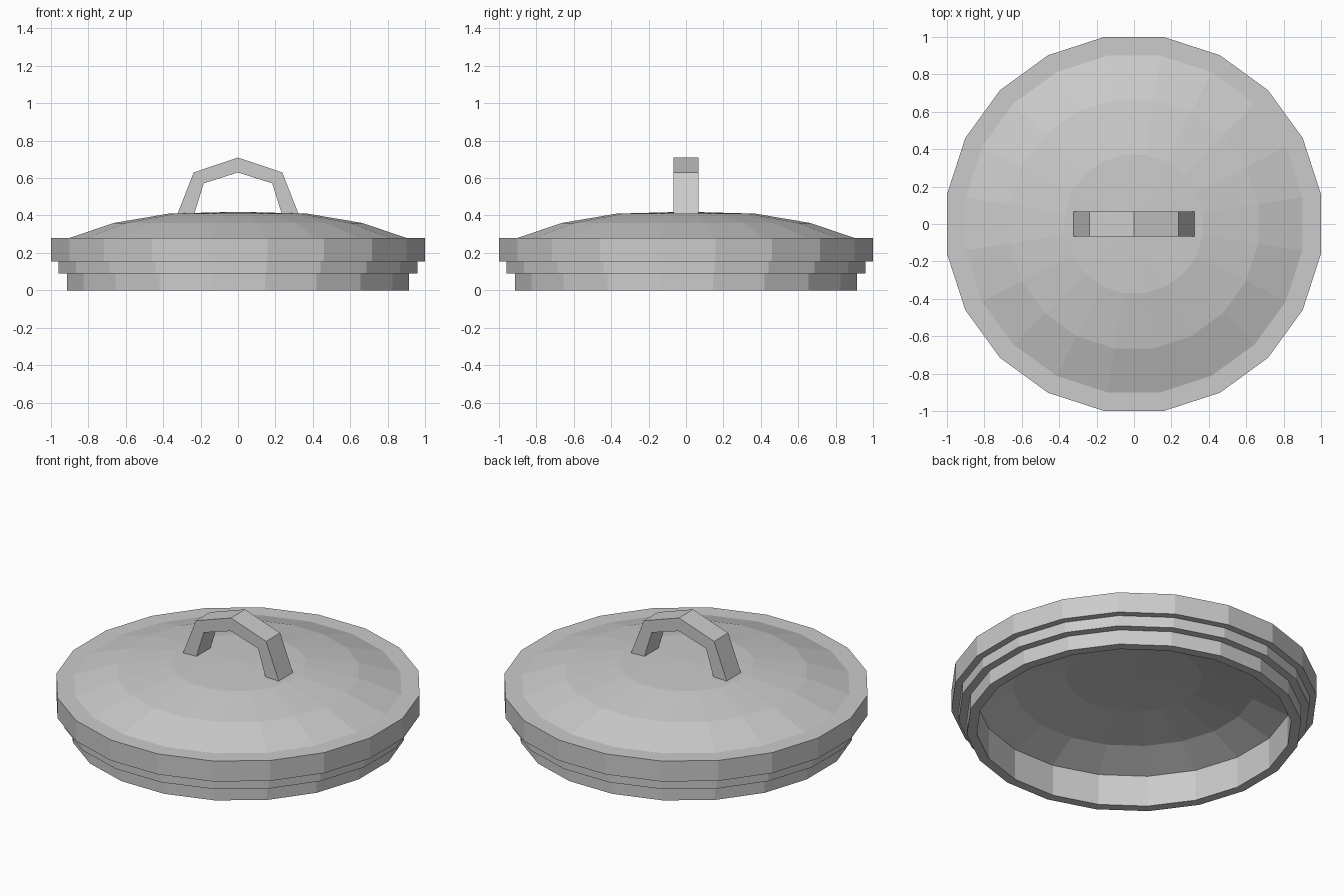
import bpy, bmesh, math

if "Cube" in bpy.data.objects:
    bpy.data.objects.remove(bpy.data.objects["Cube"])

grey = bpy.data.materials.new("plain grey")
grey.diffuse_color = (0.6, 0.6, 0.6, 1)
grey.use_nodes = True
grey.node_tree.nodes["Principled BSDF"].inputs["Base Color"].default_value = grey.diffuse_color

SIDES = 20


def finish(bm, name):
    bmesh.ops.recalc_face_normals(bm, faces=bm.faces)
    mesh = bpy.data.meshes.new(name)
    bm.to_mesh(mesh)
    bm.free()
    mesh.materials.append(grey)
    obj = bpy.data.objects.new(name, mesh)
    bpy.context.collection.objects.link(obj)
    return obj


def lathe(name, profile):
    """Turn (flat-to-centre distance, z) points into a closed 20-sided body."""
    bm = bmesh.new()
    rings = []
    for d, z in profile:
        if d == 0:
            rings.append([bm.verts.new((0, 0, z))] * SIDES)
            continue
        r = d / math.cos(math.pi / SIDES)
        angles = [2 * math.pi * (i + 0.5) / SIDES for i in range(SIDES)]
        rings.append([bm.verts.new((r * math.cos(a), r * math.sin(a), z)) for a in angles])
    for lo, hi in zip(rings, rings[1:]):
        for i in range(SIDES):
            j = (i + 1) % SIDES
            corners = dict.fromkeys((lo[i], lo[j], hi[j], hi[i]))
            bm.faces.new(list(corners))
    return finish(bm, name)


# Lid: domed top, flat rim, stepped skirt and hollow underside
lathe("lid", [
    (0, 0.42), (0.37, 0.41), (0.665, 0.36), (0.9, 0.28),
    (1.0, 0.28), (1.0, 0.155), (0.96, 0.155), (0.96, 0.09),
    (0.915, 0.09), (0.915, 0), (0.86, 0), (0.86, 0.19),
    (0.665, 0.27), (0.37, 0.32), (0, 0.33)])

# Handle: angular arch with constant depth
outer = [(-0.325, 0.405), (-0.237, 0.63), (0, 0.71), (0.237, 0.63), (0.325, 0.405)]
inner = [(-0.235, 0.405), (-0.183, 0.572), (0, 0.63), (0.183, 0.572), (0.235, 0.405)]
bm = bmesh.new()
loops = [[bm.verts.new((x, y, z)) for x, z in line]
         for y, line in ((-0.068, outer), (-0.068, inner), (0.068, inner), (0.068, outer))]
for a, b in zip(loops, loops[1:] + loops[:1]):
    for i in range(4):
        bm.faces.new((a[i], a[i + 1], b[i + 1], b[i]))
for end in (0, 4):
    bm.faces.new([loop[end] for loop in loops])
finish(bm, "handle")
